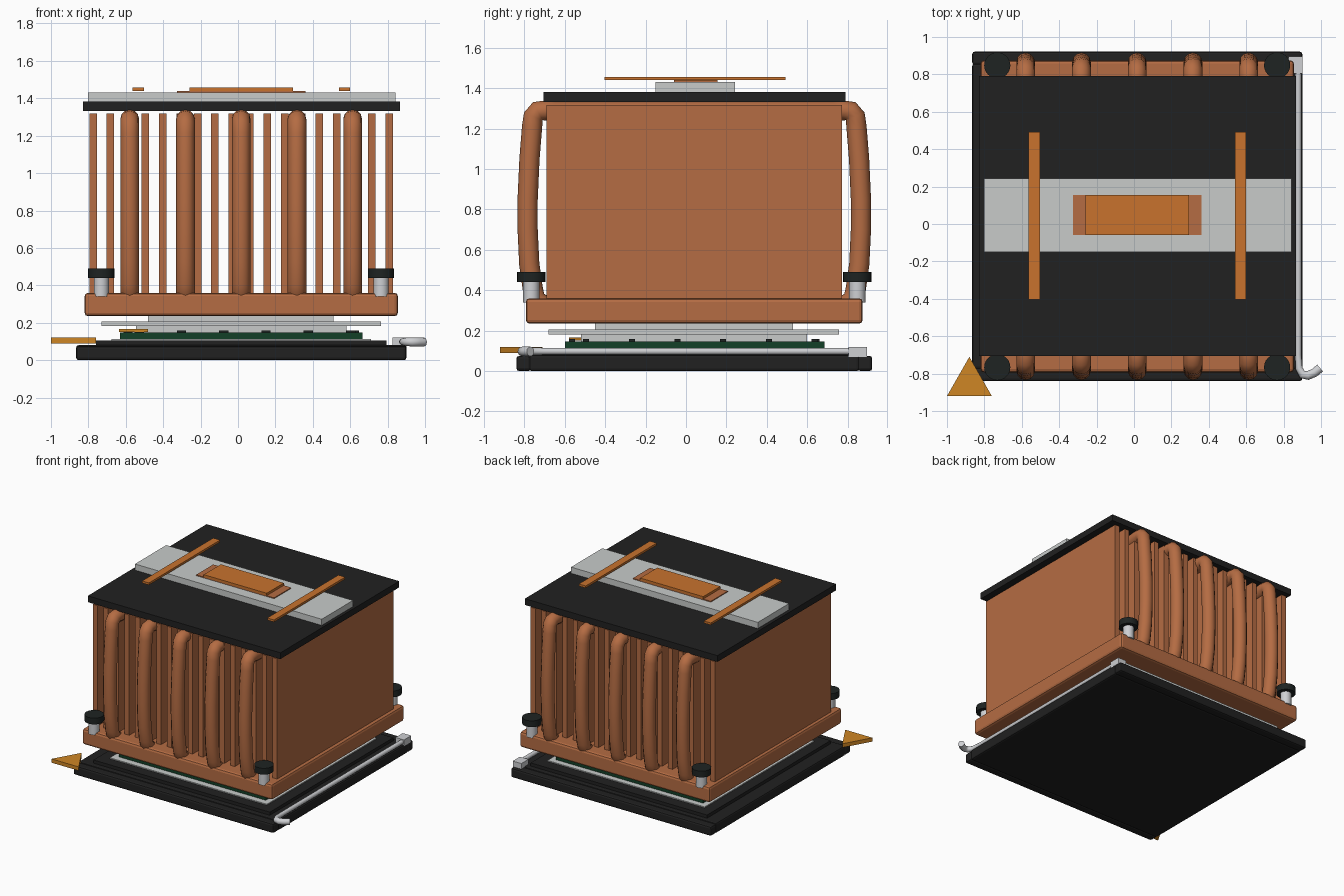
import bpy, bmesh, math
from mathutils import Vector

old = bpy.data.objects.get("Cube")
if old:
    bpy.data.objects.remove(old, do_unlink=True)


def material(name, r, g, b):
    m = bpy.data.materials.new(name)
    m.use_nodes = True
    m.diffuse_color = (r, g, b, 1)
    m.node_tree.nodes["Principled BSDF"].inputs["Base Color"].default_value = (r, g, b, 1)
    return m


COPPER = material("copper", 0.46, 0.15, 0.056)
ORANGE = material("orange", 0.58, 0.17, 0.027)
GOLD = material("gold", 0.62, 0.24, 0.018)
BLACK = material("black", 0.015, 0.015, 0.015)
CAP = material("cap_black", 0.013, 0.017, 0.016)
SILVER = material("silver", 0.58, 0.60, 0.59)
STEEL = material("steel", 0.62, 0.63, 0.65)
GREEN = material("board_green", 0.006, 0.05, 0.02)
CX, CY = 0.017, 0.041   # centre of the stack


def finish(bm, name, mat):
    bmesh.ops.recalc_face_normals(bm, faces=bm.faces)
    me = bpy.data.meshes.new(name)
    bm.to_mesh(me)
    bm.free()
    ob = bpy.data.objects.new(name, me)
    bpy.context.collection.objects.link(ob)
    me.materials.append(mat)
    return ob


def smooth(ob):
    bpy.ops.object.select_all(action='DESELECT')
    ob.select_set(True)
    bpy.context.view_layer.objects.active = ob
    bpy.ops.object.shade_smooth_by_angle(angle=math.radians(40))


def box(name, xs, ys, zs, mat, bevel=0):
    """Box given by its limits on each axis."""
    bm = bmesh.new()
    bmesh.ops.create_cube(bm, size=1)
    for v in bm.verts:
        v.co = Vector([(r[0] + r[1]) / 2 + c * (r[1] - r[0])
                       for c, r in zip(v.co, (xs, ys, zs))])
    ob = finish(bm, name, mat)
    if bevel:
        mod = ob.modifiers.new("bevel", 'BEVEL')
        mod.width, mod.segments = bevel, 2
    return ob


def cylinder(name, x, y, z0, z1, r, mat):
    bm = bmesh.new()
    bmesh.ops.create_cone(bm, cap_ends=True, segments=24, radius1=r, radius2=r, depth=z1 - z0)
    bmesh.ops.translate(bm, verts=bm.verts, vec=(x, y, (z0 + z1) / 2))
    smooth(finish(bm, name, mat))


def triangle(name, x0, x1, y0, y1, z0, z1, mat):
    bm = bmesh.new()
    face = bm.faces.new([bm.verts.new(p) for p in
                         ((x0, y0, z0), (x1, y0, z0), ((x0 + x1) / 2, y1, z0))])
    top = bmesh.ops.extrude_face_region(bm, geom=[face])["geom"]
    bmesh.ops.translate(bm, verts=[g for g in top if isinstance(g, bmesh.types.BMVert)],
                        vec=(0, 0, z1 - z0))
    finish(bm, name, mat)


def tube(name, points, r, mat, radii=None):
    """Round tube along a path, kept as a bevelled curve."""
    cu = bpy.data.curves.new(name, 'CURVE')
    cu.dimensions = '3D'
    cu.bevel_depth, cu.bevel_resolution, cu.use_fill_caps = r, 4, True
    sp = cu.splines.new('POLY')
    sp.points.add(len(points) - 1)
    for i, p in enumerate(points):
        sp.points[i].co = (*p, 1)
        sp.points[i].radius = radii[i] if radii else 1
    sp.use_smooth = True
    cu.materials.append(mat)
    ob = bpy.data.objects.new(name, cu)
    bpy.context.collection.objects.link(ob)


# Socket: side rails, end rails and raised floor
box("socket_body", (-0.865, 0.9), (-0.775, 0.857), (0, 0.08), BLACK, 0.012)
for label, y in (("front", -0.84), ("back", 0.85)):
    box(f"socket_{label}_rail", (-0.865, 0.9), (y, y + 0.072), (0, 0.075), BLACK, 0.014)
box("socket_floor", (-0.76, 0.795), (-0.735, 0.82), (0.075, 0.105), BLACK)
box("contact_frame", (-0.675, 0.71), (-0.65, 0.73), (0.1, 0.113), SILVER)
triangle("corner_marker", -1.0, -0.76, -0.92, -0.71, 0.09, 0.12, GOLD)

# Retention lever with its hinge block
box("lever_hinge", (0.825, 0.9), (0.805, 0.895), (0.07, 0.12), STEEL)
tube("lever", [(0.878, 0.82, 0.098), (0.878, -0.70, 0.098), (0.882, -0.77, 0.098),
               (0.9, -0.805, 0.098), (0.93, -0.81, 0.097), (0.965, -0.795, 0.097),
               (0.995, -0.77, 0.097)], 0.017, STEEL, [1, 1, 1.1, 1.3, 1.4, 1.4, 1.4])

# Processor board, chips and stacked heat spreader
box("circuit_board", (-0.63, 0.665), (-0.6, 0.685), (0.113, 0.147), GREEN)
for i in range(6):
    t = -0.565 + i * 0.226
    for s in (-1, 1):
        for x, y in ((CX + 0.02 + t, CY + s * 0.605), (CX + s * 0.605, CY + 0.03 + t)):
            box("board_chip", (x - 0.025, x + 0.025), (y - 0.015, y + 0.015),
                (0.145, 0.158), CAP)
triangle("board_marker", -0.635, -0.48, -0.58, -0.45, 0.15, 0.166, GOLD)
box("spreader_lower", (-0.545, 0.58), (-0.52, 0.6), (0.145, 0.182), SILVER)
box("spreader_flange", (-0.73, 0.765), (-0.68, 0.757), (0.182, 0.206), SILVER)
box("spreader_upper", (-0.48, 0.51), (-0.45, 0.53), (0.206, 0.235), SILVER)

# Cooler base and fin stack
box("cooler_base", (-0.82, 0.855), (-0.793, 0.875), (0.235, 0.36), COPPER, 0.018)
for i in range(18):
    x = -0.775 + i * 0.0931
    box("fin", (x - 0.02, x + 0.02), (-0.69, 0.772), (0.355, 1.318), COPPER)

# Heat pipes: one bowed half profile, mirrored front to back
profile = [(0.69, 1.285), (0.735, 1.29), (0.775, 1.287), (0.797, 1.26), (0.803, 1.21),
           (0.816, 1.05), (0.825, 0.85), (0.825, 0.7), (0.817, 0.53), (0.80, 0.41),
           (0.785, 0.355), (0.74, 0.32)]
for i in range(5):
    x = CX + (i - 2) * 0.298
    path = [(x, CY - y, z) for y, z in reversed(profile)] + [(x, CY + y, z) for y, z in profile]
    tube("heat_pipe", path, 0.05, COPPER)

# Mounting screws at the four corners
for sx in (-1, 1):
    for sy in (-1, 1):
        x, y = CX + sx * 0.748, CY + sy * 0.807
        cylinder("screw_post", x, y, 0.34, 0.445, 0.04, STEEL)
        cylinder("screw_cap", x, y, 0.44, 0.49, 0.07, CAP)

# Top cover with its badge plate and trim
box("top_cover", (-0.83, 0.867), (-0.705, 0.79), (1.332, 1.382), BLACK)
box("badge_plate", (-0.803, 0.843), (-0.15, 0.243), (1.38, 1.431), SILVER)
box("badge_base", (-0.327, 0.36), (-0.06, 0.155), (1.425, 1.438), COPPER)
box("badge_inset", (-0.26, 0.295), (-0.06, 0.155), (1.438, 1.457), ORANGE)
for x in (-0.533, 0.57):
    box("trim_bar", (x - 0.03, x + 0.03), (-0.403, 0.492), (1.44, 1.457), ORANGE)
